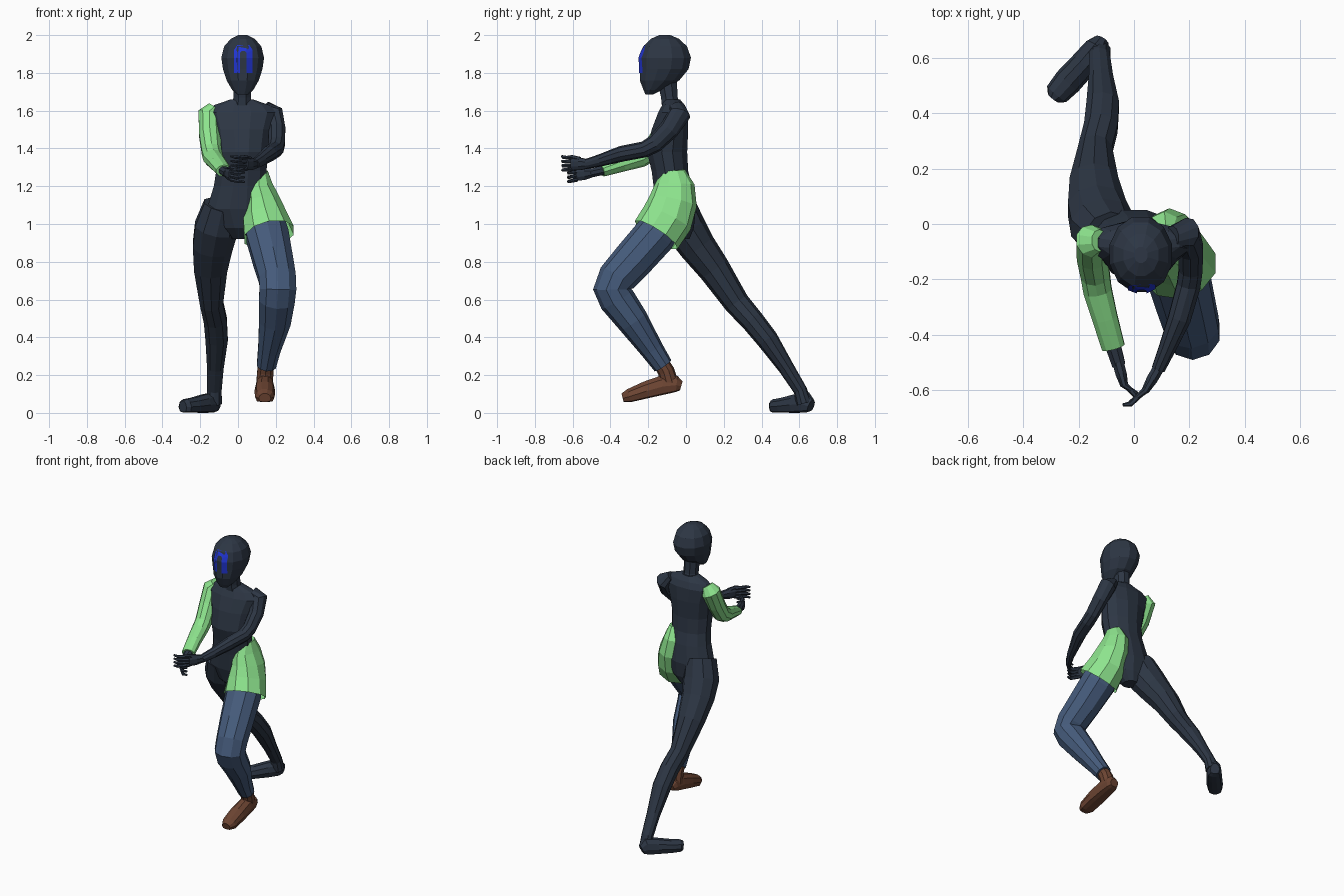
import bpy, bmesh, math
from mathutils import Vector
from mathutils.bvhtree import BVHTree

X, Z = Vector((1, 0, 0)), Vector((0, 0, 1))


def material(name, rgb):
    m = bpy.data.materials.new(name)
    m.diffuse_color = (*rgb, 1)
    return m


DARK = material("dark slate", (0.026, 0.037, 0.058))
GREEN = material("light green", (0.27, 0.78, 0.27))
DENIM = material("denim blue", (0.06, 0.105, 0.2))
BROWN = material("boot brown", (0.15, 0.058, 0.032))
BLUE = material("mark blue", (0.015, 0.035, 0.65))


def finish(name, bm, mat):
    me = bpy.data.meshes.new(name)
    bm.to_mesh(me)
    me.materials.append(mat)
    ob = bpy.data.objects.new(name, me)
    bpy.context.collection.objects.link(ob)
    return ob


def tube(name, stations, mat, n=10, ref=X, level=False, flat=None, end_cap=True):
    """Loft of oval rings; a station is (x, y, z, radius along ref, other radius)."""
    bm = bmesh.new()
    P = [Vector(s[:3]) for s in stations]
    rings = []
    for i, s in enumerate(stations):
        if level:
            t = Z
        else:
            d0 = (P[i] - P[max(i - 1, 0)]).normalized()
            d1 = (P[min(i + 1, len(P) - 1)] - P[i]).normalized()
            t = (d0 + d1).normalized()
        a = (ref - t * ref.dot(t)).normalized()
        b = t.cross(a)
        ring = []
        for k in range(n):
            ang = 2 * math.pi * (k + 0.5) / n
            u, v = math.cos(ang), math.sin(ang)
            if flat:
                u = max(u, -flat)
            ring.append(bm.verts.new(P[i] + a * u * s[3] + b * v * s[4]))
        rings.append(ring)
    for r0, r1 in zip(rings, rings[1:]):
        for k in range(n):
            j = (k + 1) % n
            bm.faces.new((r0[k], r0[j], r1[j], r1[k]))
    bm.faces.new(rings[0])
    if end_cap:
        bm.faces.new(rings[-1])
    bmesh.ops.recalc_face_normals(bm, faces=bm.faces)
    return finish(name, bm, mat)


# Head, with the jaw narrowing forward to the chin
head = tube("head", [
    (.025, -.195, 1.685, .03, .02), (.025, -.175, 1.71, .058, .052),
    (.025, -.14, 1.76, .088, .108), (.025, -.115, 1.82, .108, .133),
    (.025, -.11, 1.88, .117, .141), (.025, -.11, 1.94, .102, .12),
    (.025, -.112, 1.98, .066, .078), (.025, -.112, 2.0, .025, .03)],
    DARK, n=12, level=True)

# Arch-shaped face mark, a thin strip projected onto the head
bvh = BVHTree.FromPolygons([v.co.copy() for v in head.data.vertices],
                           [tuple(p.vertices) for p in head.data.polygons])


def on_face(x, z):
    hit = bvh.ray_cast(Vector((.028 + x, -1, z)), Vector((0, 1, 0)))[0]
    return hit + Vector((0, -.005, 0))


half = [(.05, .018, 1.8, 1.8), (.05, .018, 1.84, 1.84), (.05, .018, 1.88, 1.88),
        (.05, .018, 1.92, 1.905), (.032, .01, 1.947, 1.915)]
strip = [(-o, -i, zo, zi) for o, i, zo, zi in half] + half[::-1]
bm = bmesh.new()
pairs = [(bm.verts.new(on_face(o, zo)), bm.verts.new(on_face(i, zi))) for o, i, zo, zi in strip]
for (a, b), (c, d) in zip(pairs, pairs[1:]):
    bm.faces.new((a, b, d, c))
for f in bm.faces:
    f.normal_update()
    if f.normal.y > 0:
        f.normal_flip()
finish("face_mark", bm, BLUE)

# Neck and torso down to the crotch
tube("neck", [(.022, -.075, 1.61, .06, .055), (.022, -.088, 1.67, .05, .048),
              (.022, -.1, 1.76, .05, .055)], DARK, n=8, level=True)
tube("torso", [
    (.01, -.03, .92, .045, .05), (.01, -.045, .98, .11, .09),
    (0, -.055, 1.08, .17, .11), (.012, -.07, 1.2, .145, .105),
    (.018, -.085, 1.28, .138, .1), (.02, -.1, 1.38, .142, .11),
    (.02, -.085, 1.5, .16, .1), (.02, -.07, 1.59, .19, .08),
    (.02, -.068, 1.63, .15, .06), (.02, -.075, 1.66, .06, .045)],
    DARK, n=12, level=True)

# Stretched rear leg
tube("rear_leg", [
    (-.085, -.05, 1.1, .1, .1), (-.115, -.005, .98, .12, .11),
    (-.135, .06, .88, .11, .098), (-.145, .15, .76, .092, .085),
    (-.14, .27, .58, .064, .068), (-.12, .35, .49, .064, .062),
    (-.113, .43, .39, .062, .058), (-.12, .53, .24, .046, .042),
    (-.125, .605, .12, .04, .036), (-.125, .625, .05, .042, .042)], DARK)
tube("rear_foot", [
    (-.118, .662, .035, .038, .03), (-.135, .635, .048, .065, .046),
    (-.18, .58, .042, .058, .05), (-.24, .515, .035, .047, .052),
    (-.28, .47, .032, .042, .045), (-.292, .455, .03, .036, .025)],
    DARK, ref=Z, flat=.72)

# Bent front leg in a trouser
tube("trouser_leg", [
    (.14, -.09, 1.04, .1, .1), (.155, -.165, .94, .118, .112),
    (.185, -.28, .81, .11, .108), (.208, -.365, .715, .103, .102),
    (.212, -.392, .655, .102, .1), (.205, -.365, .6, .1, .096),
    (.195, -.28, .485, .088, .084), (.165, -.18, .335, .062, .062),
    (.15, -.122, .25, .053, .053)], DENIM)
tube("boot_shaft", [(.15, -.14, .28, .042, .04), (.145, -.105, .22, .045, .045),
                    (.14, -.085, .15, .046, .048)], BROWN)
tube("boot_foot", [
    (.142, -.026, .14, .03, .03), (.142, -.05, .147, .052, .044),
    (.142, -.12, .14, .062, .05), (.142, -.21, .115, .055, .055),
    (.142, -.3, .086, .043, .052), (.142, -.335, .077, .028, .032)],
    BROWN, ref=Z, flat=.7)

# Half skirt flaring over the front hip, open at the hem
tube("half_skirt", [
    (.115, -.065, 1.285, .044, .06), (.11, -.06, 1.21, .076, .105),
    (.128, -.068, 1.12, .098, .128), (.142, -.1, 1.03, .122, .138),
    (.165, -.158, .942, .14, .135)], GREEN, end_cap=False)

# Arms reaching forward
tube("sleeve", [
    (-.125, -.06, 1.62, .035, .04), (-.152, -.062, 1.58, .062, .062),
    (-.15, -.115, 1.48, .06, .06), (-.14, -.185, 1.385, .055, .056),
    (-.132, -.24, 1.35, .054, .05), (-.105, -.34, 1.318, .048, .042),
    (-.075, -.445, 1.282, .044, .032)], GREEN)
tube("right_wrist", [(-.085, -.41, 1.29, .032, .026),
                     (-.055, -.51, 1.268, .026, .025)], DARK, n=8)
tube("left_arm", [
    (.14, -.045, 1.62, .035, .04), (.188, -.035, 1.58, .056, .06),
    (.205, -.09, 1.5, .048, .054), (.205, -.165, 1.425, .045, .048),
    (.198, -.22, 1.395, .045, .043), (.165, -.34, 1.372, .043, .042),
    (.12, -.45, 1.338, .032, .033), (.088, -.525, 1.318, .025, .027)], DARK)


def hand(side, wrist, knuckle, tip):
    """Palm, four curled fingers spread vertically, and a thumb."""
    w, k, e = Vector(wrist), Vector(knuckle), Vector(tip)
    m = w.lerp(k, .5)
    tube(side + "_palm", [(*w, .026, .022), (*m, .036, .022), (*k, .036, .015)],
         DARK, n=8, ref=Z)
    bend = k.lerp(e, .5) + (k - w) * .25
    for i in range(4):
        off = Z * (i - 1.5) * .019
        tube(f"{side}_finger_{i + 1}", [(*(k + off - (k - w) * .1), .011, .011),
             (*(bend + off * 1.2), .01, .01), (*(e + off * 1.3), .006, .006)],
             DARK, n=6, ref=Z)
    t = m + Z * .025
    tube(side + "_thumb", [(*t, .014, .014), (*(t + (k - w) * .5 + Z * .012), .011, .011),
         (*(t + (e - w) * .62 + Z * .006), .007, .007)], DARK, n=6, ref=Z)


hand("left", (.09, -.52, 1.318), (.04, -.605, 1.318), (-.04, -.655, 1.322))
hand("right", (-.058, -.5, 1.27), (-.035, -.585, 1.262), (.035, -.615, 1.26))
